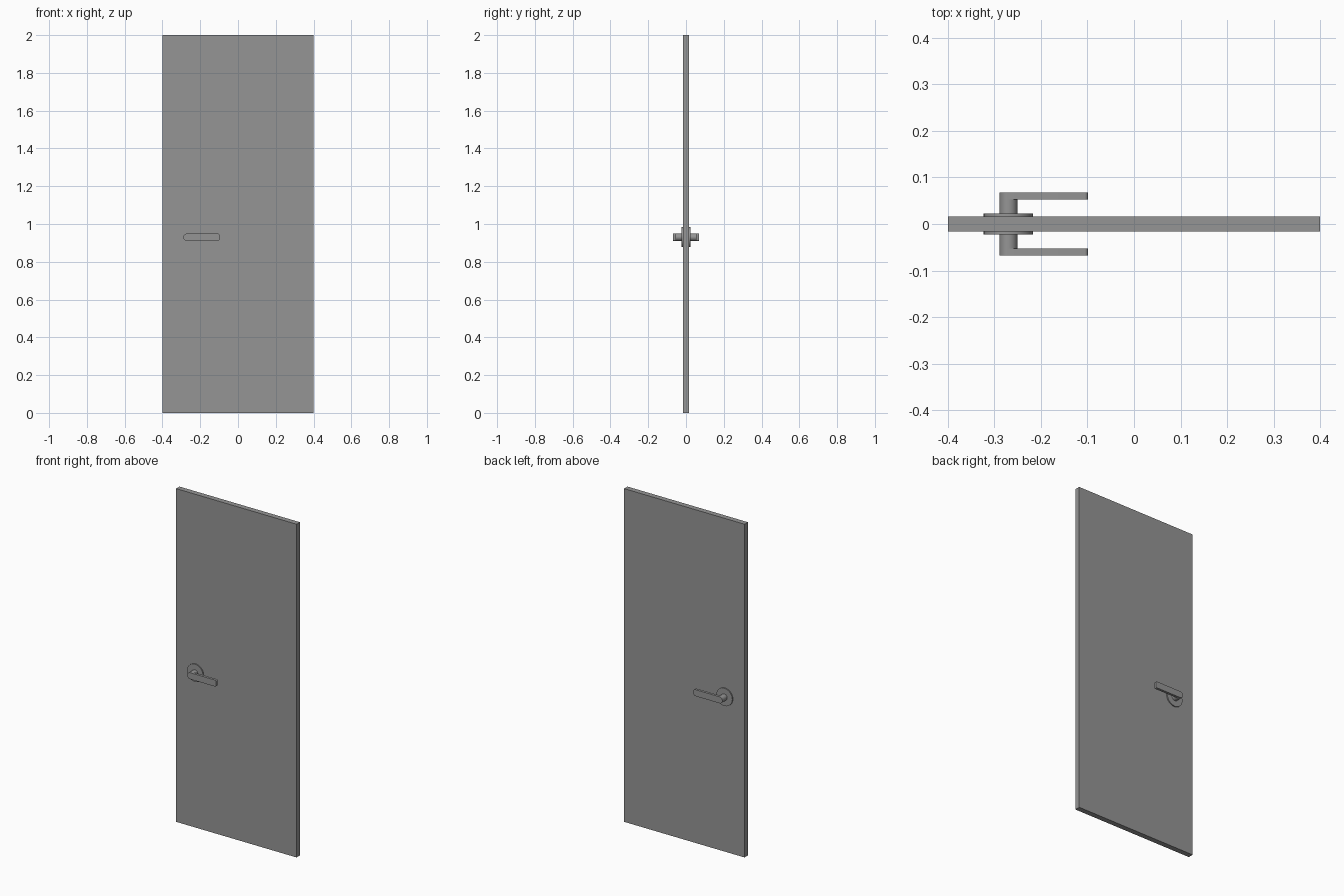
import bpy
import bmesh
from math import sin, cos, pi, radians
from mathutils import Matrix, Vector

cube = bpy.data.objects.get("Cube")
if cube:
    bpy.data.objects.remove(cube, do_unlink=True)

# One neutral grey for the whole door
grey = bpy.data.materials.new("door_grey")
grey.use_nodes = True
grey.diffuse_color = (0.3, 0.3, 0.3, 1)
grey.node_tree.nodes["Principled BSDF"].inputs["Base Color"].default_value = (0.3, 0.3, 0.3, 1)

HALF_DOOR = 0.016
HANDLE_X, HANDLE_Z = -0.27, 0.93
GRIP_R = 0.0195


def finish(name, bm, smooth=False):
    bmesh.ops.recalc_face_normals(bm, faces=bm.faces)
    mesh = bpy.data.meshes.new(name)
    bm.to_mesh(mesh)
    bm.free()
    mesh.materials.append(grey)
    obj = bpy.data.objects.new(name, mesh)
    bpy.context.collection.objects.link(obj)
    if smooth:
        bpy.ops.object.select_all(action='DESELECT')
        obj.select_set(True)
        bpy.context.view_layer.objects.active = obj
        bpy.ops.object.shade_smooth_by_angle(angle=radians(35))
    return obj


def extrude_outline(name, points, y_start, y_end):
    """Extrude an outline in the handle's xz plane along y."""
    bm = bmesh.new()
    verts = [bm.verts.new((HANDLE_X + x, y_start, HANDLE_Z + z)) for x, z in points]
    face = bm.faces.new(verts)
    out = bmesh.ops.extrude_face_region(bm, geom=[face])
    moved = [g for g in out["geom"] if isinstance(g, bmesh.types.BMVert)]
    bmesh.ops.translate(bm, verts=moved, vec=Vector((0, y_end - y_start, 0)))
    return finish(name, bm, smooth=True)


def arc(cx, cz, radius, start, end, steps):
    angles = [radians(start + (end - start) * i / steps) for i in range(steps + 1)]
    return [(cx + radius * cos(a), cz + radius * sin(a)) for a in angles]


def circle(radius, steps=48):
    return arc(0, 0, radius, 0, 360, steps)[:-1]


# Door leaf
bm = bmesh.new()
bmesh.ops.create_cube(bm, size=1, matrix=Matrix.Translation((0, 0, 1))
                      @ Matrix.Diagonal((0.8, 2 * HALF_DOOR, 2, 1)))
finish("door_leaf", bm)

# Lever outline: half-round at the hub, small rounded corners at the tip
tip, corner = 0.171, 0.007
lever = (arc(0, 0, GRIP_R, 90, 270, 24)
         + arc(tip - corner, corner - GRIP_R, corner, -90, 0, 6)
         + arc(tip - corner, GRIP_R - corner, corner, 0, 90, 6))

# A matching handle on each face
for side, sign in (("front", -1), ("back", 1)):
    extrude_outline(side + "_rose", circle(0.053), sign * HALF_DOOR, sign * 0.0225)
    extrude_outline(side + "_spindle", circle(GRIP_R), sign * HALF_DOOR, sign * 0.054)
    extrude_outline(side + "_lever", lever, sign * 0.053, sign * 0.068)
